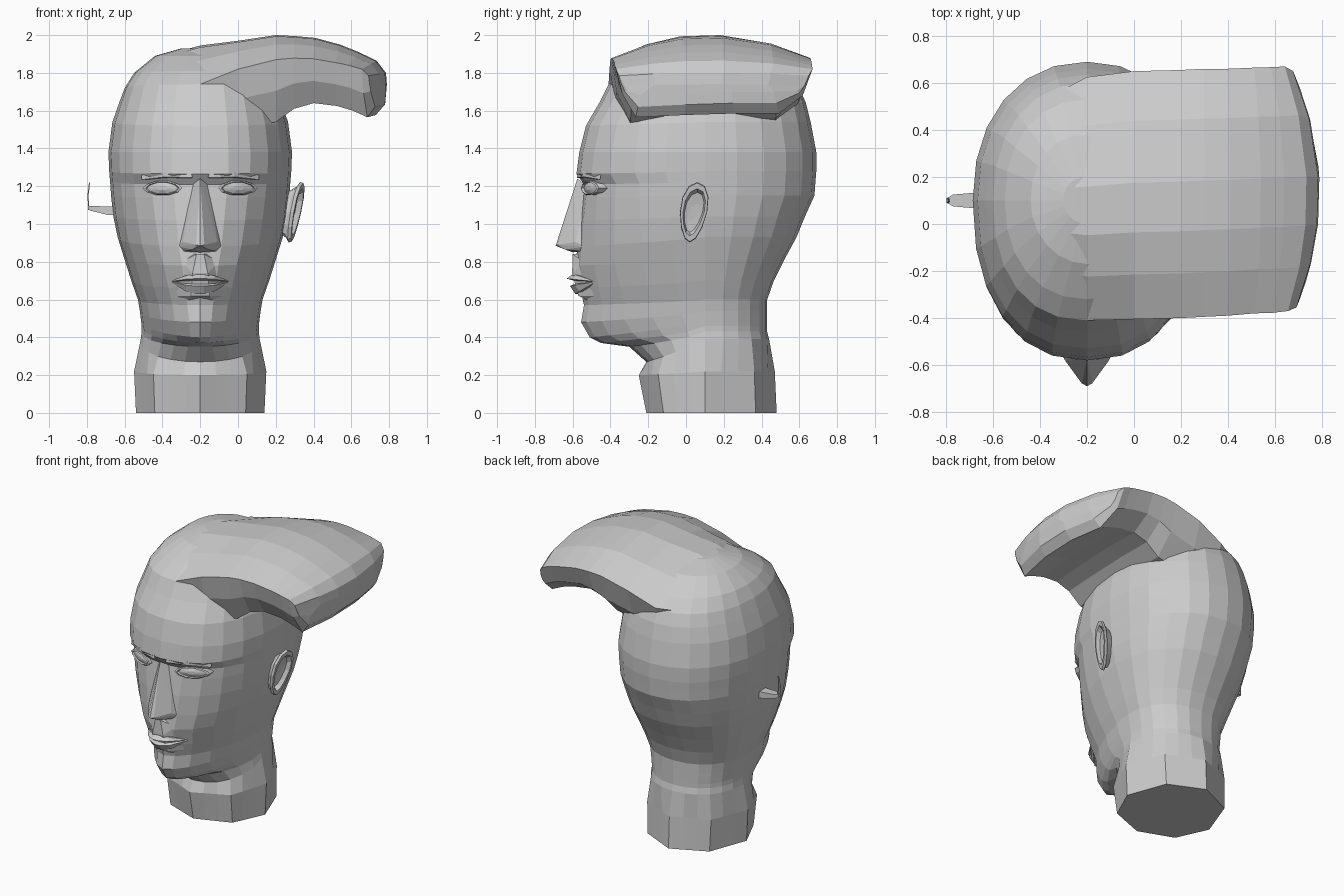
import bpy, bmesh, math

CX = -0.2   # mid line of the face
YC = 0.1    # widest depth of the skull

grey = bpy.data.materials.new("plain_grey")
grey.diffuse_color = (0.6, 0.6, 0.6, 1)


def finish(name, bm):
    bmesh.ops.recalc_face_normals(bm, faces=bm.faces[:])
    me = bpy.data.meshes.new(name)
    bm.to_mesh(me)
    bm.free()
    me.materials.append(grey)
    ob = bpy.data.objects.new(name, me)
    bpy.context.collection.objects.link(ob)
    return ob


def loft(name, rings, strip_caps=False):
    """Closed rings joined by faces, capped at both ends."""
    bm = bmesh.new()
    vs = [[bm.verts.new(p) for p in r] for r in rings]
    n = len(vs[0])
    for a, b in zip(vs, vs[1:]):
        for i in range(n):
            j = (i + 1) % n
            bm.faces.new((a[i], a[j], b[j], b[i]))
    for r in (vs[0], vs[-1]):
        if strip_caps:
            for i in range(n // 2 - 1):
                bm.faces.new((r[i], r[i + 1], r[n - 2 - i], r[n - 1 - i]))
        else:
            bm.faces.new(r)
    return finish(name, bm)


def hull(name, pts):
    bm = bmesh.new()
    for p in pts:
        bm.verts.new(p)
    bmesh.ops.convex_hull(bm, input=bm.verts[:])
    return finish(name, bm)


# head and neck: z front, z back, half width, y front, y back, front roundness (0 = octagon)
levels = [
    (0, 0, .34, -.21, .48, 0), (.2, .22, .35, -.25, .47, 0),
    (.27, .39, .315, -.21, .44, 2), (.35, .43, .31, -.30, .43, 1.7),
    (.37, .46, .31, -.45, .43, 1.5), (.40, .50, .315, -.51, .43, 1.5),
    (.48, .54, .32, -.555, .43, 1.6), (.57, .60, .33, -.54, .43, 1.7),
    (.66, .70, .365, -.56, .465, 1.8), (.78, .81, .40, -.585, .52, 1.9),
    (.88, .93, .437, -.575, .585, 2), (1.02, 1.04, .46, -.565, .63, 2.1),
    (1.14, 1.15, .472, -.55, .68, 2.2), (1.21, 1.22, .477, -.54, .685, 2.25),
    (1.265, 1.28, .482, -.58, .69, 2.3), (1.38, 1.38, .486, -.565, .69, 2.3),
    (1.52, 1.54, .465, -.53, .66, 2.3), (1.64, 1.64, .43, -.46, .635, 2.3),
    (1.74, 1.72, .40, -.41, .60, 2.3), (1.81, 1.80, .35, -.32, .53, 2.2),
    (1.89, 1.89, .24, -.17, .38, 2), (1.93, 1.93, .1, 0, .2, 2)]
SIDES = 24
rings = []
for zf, zb, w, yf, yb, p in levels:
    ring = []
    for i in range(SIDES):
        a = 2 * math.pi * i / SIDES
        s, c = math.sin(a), math.cos(a)
        if p == 0:      # walk along the straight sides of an octagon
            a0, t = (i // 3) * math.pi / 4, (i % 3) / 3
            a1 = a0 + math.pi / 4
            s = math.sin(a0) * (1 - t) + math.sin(a1) * t
            c = math.cos(a0) * (1 - t) + math.cos(a1) * t
            e = 1
        else:
            e = 2 / p if c > 0 else 0.92
        x = CX + math.copysign(abs(s) ** e, s) * w
        reach = (YC - yf) if c > 0 else (yb - YC)
        y = YC - math.copysign(abs(c) ** e, c) * reach
        k = max(0, c) ** 0.8
        ring.append((x, y, zb + (zf - zb) * k))
    rings.append(ring)
loft("head", rings)

# swept hair: x, peak z, edge z, underside z, y front, y back, end bow
sections = [
    (-.53, 1.78, 1.66, 1.6, -.15, .35, 0), (-.42, 1.885, 1.72, 1.58, -.31, .51, 0),
    (-.2, 1.945, 1.74, 1.55, -.41, .625, 0), (0, 1.97, 1.82, 1.5, -.405, .65, 0),
    (.2, 2.0, 1.87, 1.54, -.40, .655, 0), (.3, 1.995, 1.878, 1.61, -.395, .66, .02),
    (.41, 1.985, 1.875, 1.64, -.39, .66, .05), (.54, 1.95, 1.855, 1.625, -.38, .665, .1),
    (.64, 1.91, 1.84, 1.60, -.378, .667, .2), (.735, 1.865, 1.82, 1.565, -.37, .67, .32),
    (.785, 1.80, 1.785, 1.62, -.355, .65, .4), (.79, 1.74, 1.735, 1.68, -.34, .63, .42)]
arch = [(0, 0), (.18, .62), (.35, .95), (.55, 1), (.8, .66), (1, 0)]
rings = []
for x, peak, edge, bot, yf, yb, bow in sections:
    d = yb - yf
    prof = [(yf + d * t, edge + (peak - edge) * h) for t, h in arch]
    prof += [(yb - d * .05, edge * .45 + bot * .55), (yb - d * .17, bot + .02),
             (yf + d * .6, bot + .02), (yf + d * .35, bot + .012), (yf + d * .1, bot),
             (yf + d * .03, edge * .5 + bot * .5)]
    rings.append([(x - bow * (y - .13) ** 2, y, z) for y, z in prof])
loft("swept_hair", rings, True)

# nose
pts = [(CX, -.575, 1.24), (CX, -.69, .885), (CX, -.60, .85)]
for s in (-1, 1):
    pts += [(CX + s * u, y, z) for u, y, z in
            ((.05, -.52, 1.2), (.022, -.678, .89), (.09, -.585, .905),
             (.12, -.535, .88), (.09, -.55, .855), (.04, -.64, .865))]
hull("nose", pts)

# muzzle under the nose
hull("muzzle", [(CX + s * u, y, z) for s in (-1, 1) for u, y, z in
                ((.02, -.6, .84), (.04, -.603, .74), (.15, -.48, .72), (.1, -.54, .8),
                 (.05, -.57, .62), (.12, -.49, .62), (.08, -.45, .56), (.08, -.45, .85))])

# lips as tapering strips: offset, y at skin, how full
spots = [(-.15, -.485, .1), (-.075, -.56, .8), (-.02, -.58, 1),
         (.02, -.58, 1), (.075, -.56, .8), (.15, -.485, .1)]
for name, top, mid, low, out in (("upper_lip", .04, .016, .004, .048),
                                 ("lower_lip", -.012, -.024, -.065, .03)):
    loft(name, [[(CX + u, y + .04, .695 + top * f), (CX + u, y - .4 * out * f, .695 + top * f),
                 (CX + u, y - out * f - .004, .695 + mid * f),
                 (CX + u, y - .2 * out * f, .695 + low * f),
                 (CX + u, y + .04, .695 + low * f)] for u, y, f in spots])

# eyes: almond lids with a set-in eyeball facet
for side, s in (("left", -1), ("right", 1)):
    def almond(size, push):
        ring = []
        for i in range(10):
            a = 2 * math.pi * i / 10
            u = .2 + math.cos(a) * .105 * size
            z = 1.19 + math.sin(a) * .042 * size * (1 - .2 * abs(math.cos(a)))
            ring.append((CX + s * u, -.498 + .45 * (u - .2) - push * (1.2 - abs(u - .2) * 5), z))
        return ring
    loft(side + "_eye", [almond(1, -.06), almond(1, .016), almond(.85, .022),
                         almond(.78, .008), almond(.3, .016)])
    # brow ridge
    hull(side + "_brow", [(CX + s * u, y, z) for u, y, z in
                          ((.04, -.578, 1.245), (.05, -.572, 1.275), (.18, -.545, 1.275),
                           (.18, -.545, 1.25), (.31, -.455, 1.235), (.31, -.45, 1.26),
                           (.2, -.45, 1.26), (.05, -.5, 1.26))])


# right ear: egg outline leaning outward, with a rim and hollow
def ear_ring(size, out):
    ring = []
    for i in range(12):
        a = 2 * math.pi * i / 12
        v = math.sin(a)
        y = .04 + .02 * v + math.cos(a) * (.072 + .015 * v) * size
        z = 1.062 + v * .16 * size
        x = .287 + .16 * (z - .9) + .28 * (y - .04) + out
        ring.append((x, y, z))
    return ring


loft("right_ear", [ear_ring(.6, -.09), ear_ring(.85, -.03), ear_ring(1, -.015), ear_ring(.97, .002),
                   ear_ring(.78, .002), ear_ring(.66, -.025), ear_ring(.3, -.03)])

# left ear: only a small lobe and a thin upright sliver
loft("left_ear_lobe", [[(x, .1 - h, z - t), (x, .1 + h, z - t), (x, .1 + h, z + t), (x, .1 - h, z + t)]
                       for x, h, z, t in ((-.64, .035, 1.07, .025), (-.69, .032, 1.07, .022),
                                          (-.77, .025, 1.082, .014), (-.795, .01, 1.085, .01))])
loft("left_ear_sliver", [[(x - .003, .1 - h, z), (x + .003, .1 - h, z), (x + .003, .1 + h, z),
                          (x - .003, .1 + h, z)]
                         for x, h, z in ((-.79, .012, 1.08), (-.794, .01, 1.15), (-.786, .003, 1.22))])
